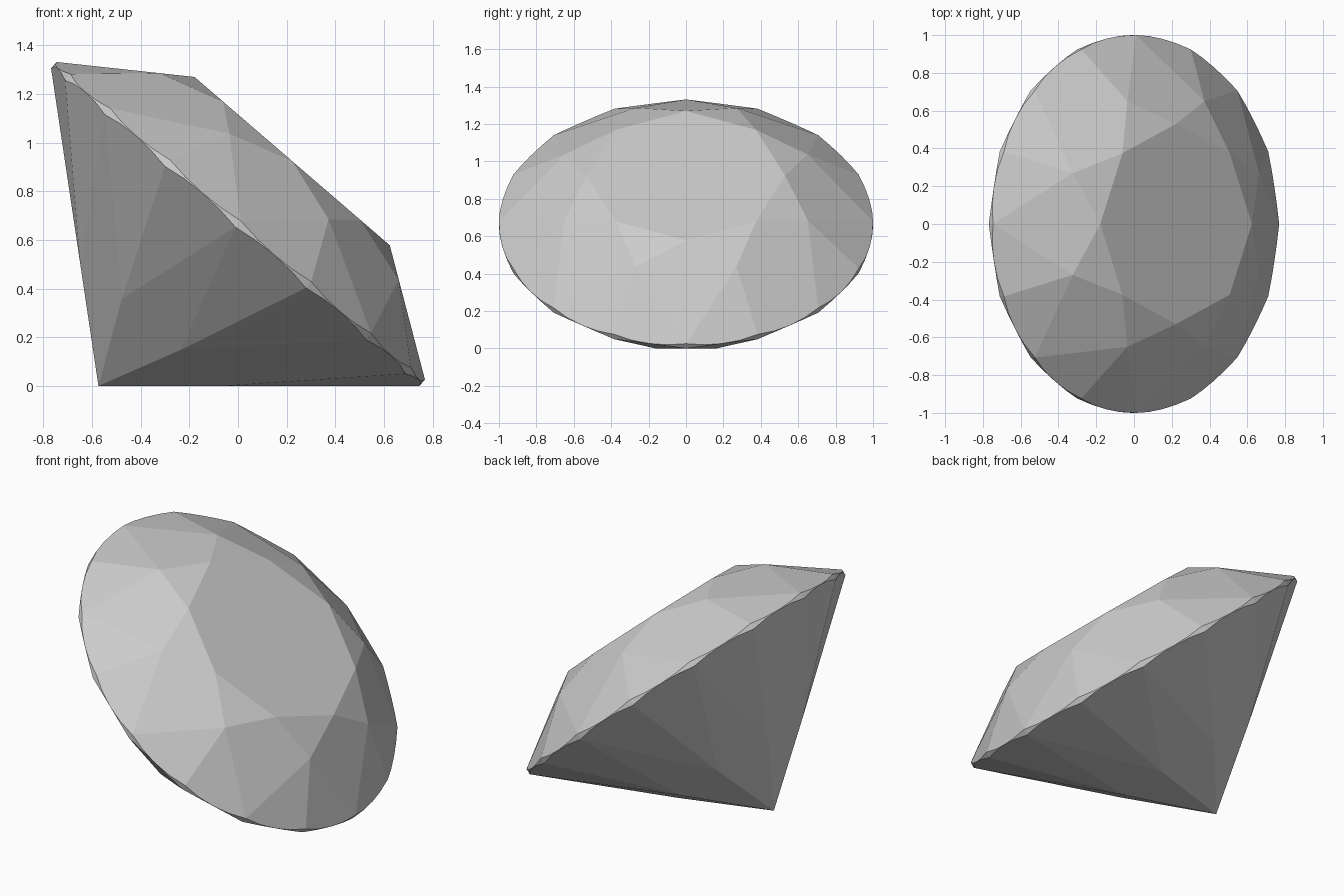
import bpy, bmesh
from math import sin, cos, pi, atan
from mathutils import Vector, Matrix
from mathutils.geometry import intersect_line_plane

if "Cube" in bpy.data.objects:
    bpy.data.objects.remove(bpy.data.objects["Cube"])

# Proportions of the round brilliant cut (girdle radius 1)
HALF_GIRDLE = 0.017
TABLE_R, TABLE_Z = 0.53, 0.341
STAR_R = 0.704                      # crown corners between kites
PAV_R = 0.42                        # pavilion corners between kites
CULET_Z = -0.879
SUB = 4                             # girdle steps per 1/16 turn
N = 16 * SUB
UP = Vector((0, 0, 1))


def polar(r, a, z):
    return Vector((r * cos(a), r * sin(a), z))


# Heights that keep the kite facets flat
crown_slope = (TABLE_Z - HALF_GIRDLE) / (1 - TABLE_R)
pav_slope = -CULET_Z - HALF_GIRDLE
STAR_Z = TABLE_Z - crown_slope * (STAR_R * cos(pi / 8) - TABLE_R)
PAV_Z = CULET_Z + pav_slope * PAV_R * cos(pi / 8)

bm = bmesh.new()
table = [bm.verts.new(polar(TABLE_R, k * pi / 4, TABLE_Z)) for k in range(8)]
stars = [bm.verts.new(polar(STAR_R, (k + .5) * pi / 4, STAR_Z)) for k in range(8)]
pavs = [bm.verts.new(polar(PAV_R, (k + .5) * pi / 4, PAV_Z)) for k in range(8)]
culet = bm.verts.new((0, 0, CULET_Z))


def girdle_ring(corners, z):
    """Scalloped girdle edge: each point lies in the plane of its facet."""
    ring = []
    for i in range(N):
        s = i // SUB
        a, b = polar(1, s * pi / 8, z), polar(1, (s + 1) * pi / 8, z)
        normal = (a - corners[s // 2].co).cross(b - corners[s // 2].co)
        p = polar(1, i * 2 * pi / N, 0)
        ring.append(bm.verts.new(intersect_line_plane(p - UP, p + UP, a, normal)))
    return ring


upper = girdle_ring(stars, HALF_GIRDLE)
lower = girdle_ring(pavs, -HALF_GIRDLE)

# Table, then crown and pavilion kites and star facets
bm.faces.new(table)
for k in range(8):
    g = k * 2 * SUB
    bm.faces.new((table[k], stars[k - 1], upper[g], stars[k]))
    bm.faces.new((table[k], stars[k], table[(k + 1) % 8]))
    bm.faces.new((culet, pavs[k], lower[g], pavs[k - 1]))

# Upper and lower girdle facets
for s in range(16):
    run = [(s * SUB + j) % N for j in range(SUB + 1)]
    bm.faces.new([stars[s // 2]] + [upper[i] for i in run])
    bm.faces.new([pavs[s // 2]] + [lower[i] for i in reversed(run)])

# Girdle band
for i in range(N):
    j = (i + 1) % N
    bm.faces.new((lower[i], lower[j], upper[j], upper[i]))
bmesh.ops.recalc_face_normals(bm, faces=bm.faces)

# Tip the stone so it rests on one pavilion kite
bm.transform(Matrix.Rotation(atan(pav_slope), 4, 'Y'))
low = min(v.co.z for v in bm.verts)
bmesh.ops.translate(bm, verts=bm.verts, vec=(0, 0, -low))

mesh = bpy.data.meshes.new("cut_gemstone")
bm.to_mesh(mesh)
bm.free()
gem = bpy.data.objects.new("cut_gemstone", mesh)
bpy.context.collection.objects.link(gem)
